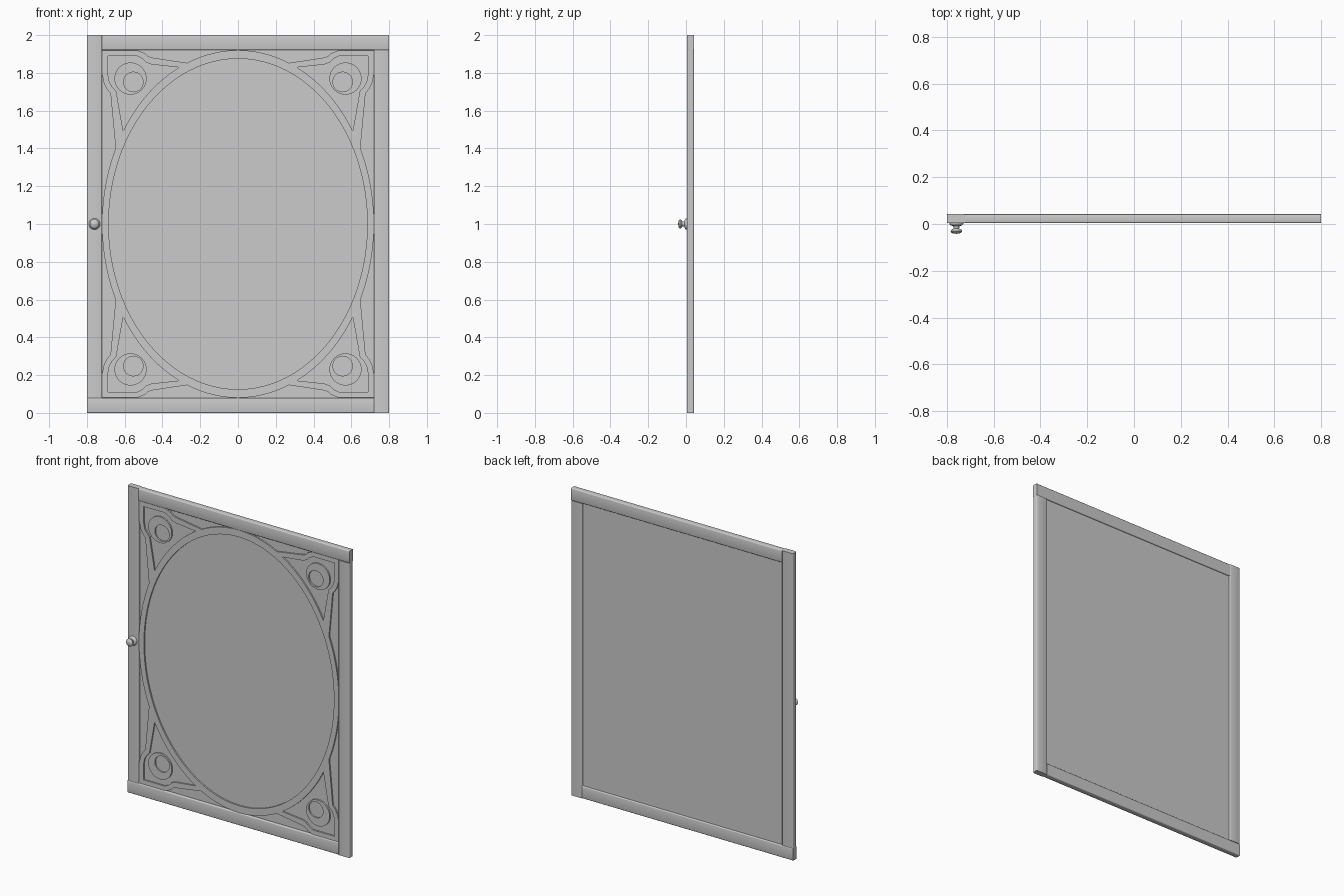
import bpy, bmesh, math
from mathutils import Matrix, Vector

if "Cube" in bpy.data.objects:
    bpy.data.objects.remove(bpy.data.objects["Cube"])

Y_FRONT, Y_BACK = 0.004, 0.042
A, B = 0.72, 0.92            # outer ellipse semi-axes (touch the frame)


def finish(bm, name, angle=40):
    bmesh.ops.recalc_face_normals(bm, faces=bm.faces)
    me = bpy.data.meshes.new(name)
    bm.to_mesh(me)
    bm.free()
    ob = bpy.data.objects.new(name, me)
    bpy.context.collection.objects.link(ob)
    smooth(ob, angle)
    return ob


def smooth(ob, angle):
    bpy.ops.object.select_all(action='DESELECT')
    ob.select_set(True)
    bpy.context.view_layer.objects.active = ob
    bpy.ops.object.shade_smooth_by_angle(angle=math.radians(angle))


def box(name, x0, x1, y0, y1, z0, z1, round_axis=None, radius=0.006):
    bm = bmesh.new()
    m = Matrix.Translation(((x0 + x1) / 2, (y0 + y1) / 2, (z0 + z1) / 2)) \
        @ Matrix.Diagonal((x1 - x0, y1 - y0, z1 - z0, 1))
    bmesh.ops.create_cube(bm, size=1, matrix=m)
    if round_axis is not None:   # soften only the long edges
        edges = [e for e in bm.edges
                 if abs((e.verts[0].co - e.verts[1].co)[round_axis]) > 1e-3]
        bmesh.ops.bevel(bm, geom=edges, offset=radius, segments=3,
                        profile=0.5, affect='EDGES')
    return finish(bm, name)


# Frame bars in a pinwheel layout
box("left_stile", -0.8, -0.72, Y_FRONT, Y_BACK, 0.08, 2, 2)
box("right_stile", 0.72, 0.8, Y_FRONT, Y_BACK, 0, 1.92, 2)
box("top_rail", -0.72, 0.8, Y_FRONT, Y_BACK, 1.92, 2, 0)
box("bottom_rail", -0.8, 0.72, Y_FRONT, Y_BACK, 0, 0.08, 0)

# Flat door panel
box("panel", -0.72, 0.72, 0.019, 0.033, 0.08, 1.92)


# Carved relief: ellipse band, corner brackets and rings
def arc(a, b, t0, t1, n):
    return [(a * math.cos(t0 + (t1 - t0) * i / n),
             b * math.sin(t0 + (t1 - t0) * i / n)) for i in range(n + 1)]


def circle(cx, cy, r, n=32):
    return [(cx + x, cy + y) for x, y in arc(r, r, 0, math.tau, n)[:-1]]


def on_ellipse(x):
    return math.acos(x / A)


side = [(0.675, 0.69), (0.695, 0.715), (0.71, 0.745), (0.719, 0.79)]
top = [(0.53, 0.919), (0.495, 0.905), (0.475, 0.887), (0.45, 0.88)]
quarter = (arc(A, B, 0, on_ellipse(0.648), 10) + side + [(0.719, 0.919)] + top
           + arc(A, B, on_ellipse(0.27), math.pi / 2, 12))
outline = (quarter
           + [(-x, y) for x, y in reversed(quarter[:-1])]
           + [(-x, -y) for x, y in quarter[1:]]
           + [(x, -y) for x, y in reversed(quarter[1:-1])])
recess = (arc(A, B, on_ellipse(0.312), on_ellipse(0.608), 20)
          + [(0.645, 0.705), (0.665, 0.725), (0.68, 0.75), (0.688, 0.79),
             (0.688, 0.89), (0.535, 0.89), (0.505, 0.875), (0.485, 0.855),
             (0.46, 0.845)])
loops = [outline, arc(0.685, 0.875, 0, math.tau, 96)[:-1]]
for sx in (-1, 1):
    for sz in (-1, 1):
        for shape in (recess, circle(0.569, 0.77, 0.085), circle(0.554, 0.752, 0.052)):
            loops.append([(sx * x, sz * z) for x, z in shape])

curve = bpy.data.curves.new("relief_outline", 'CURVE')
curve.dimensions = '2D'
curve.fill_mode = 'BOTH'
curve.extrude = 0.005
for pts in loops:
    s = curve.splines.new('POLY')
    s.points.add(len(pts) - 1)
    for p, (x, z) in zip(s.points, pts):
        p.co = (x, z, 0, 1)
    s.use_cyclic_u = True
relief = bpy.data.objects.new("carved_relief", curve)
bpy.context.collection.objects.link(relief)
relief.rotation_euler = (math.pi / 2, 0, 0)
relief.location = (0, 0.0145, 1)
bpy.ops.object.select_all(action='DESELECT')
relief.select_set(True)
bpy.context.view_layer.objects.active = relief
bpy.ops.object.convert(target='MESH')
smooth(bpy.context.view_layer.objects.active, 30)

# Turned door knob
profile = [(0, 0.006), (0.03, 0.006), (0.03, 0), (0.024, -0.006), (0.014, -0.009),
           (0.012, -0.02), (0.021, -0.024), (0.025, -0.031), (0.019, -0.039), (0, -0.042)]
bm = bmesh.new()
verts = [bm.verts.new((r, y, 0)) for r, y in profile]
edges = [bm.edges.new(pair) for pair in zip(verts, verts[1:])]
bmesh.ops.spin(bm, geom=verts + edges, cent=(0, 0, 0), axis=(0, 1, 0),
               angle=math.tau, steps=24, use_duplicate=False)
bmesh.ops.remove_doubles(bm, verts=bm.verts, dist=1e-5)
bmesh.ops.translate(bm, verts=bm.verts, vec=Vector((-0.76, 0, 1)))
finish(bm, "door_knob", 50)
